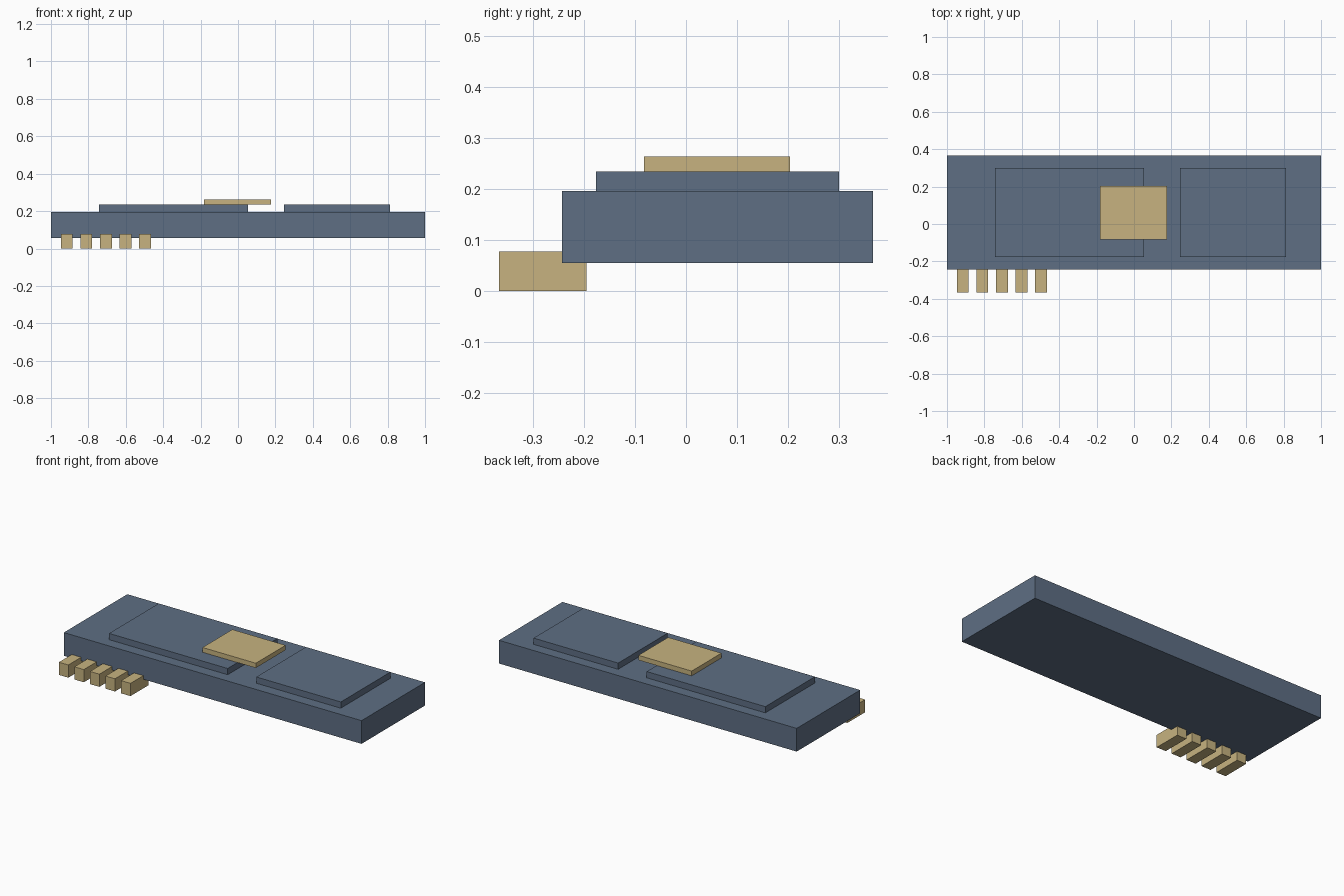
import bpy
import bmesh
from mathutils import Vector

cube = bpy.data.objects.get("Cube")
if cube:
    bpy.data.objects.remove(cube, do_unlink=True)


def make_material(name, rgb):
    mat = bpy.data.materials.new(name)
    mat.use_nodes = True
    color = (*rgb, 1.0)
    mat.diffuse_color = color
    mat.node_tree.nodes["Principled BSDF"].inputs["Base Color"].default_value = color
    return mat


def make_box(name, low, high, mat):
    """Flat-shaded box between two opposite corners."""
    low, high = Vector(low), Vector(high)
    bm = bmesh.new()
    bmesh.ops.create_cube(bm, size=1)
    bmesh.ops.scale(bm, vec=high - low, verts=bm.verts)
    mesh = bpy.data.meshes.new(name)
    bm.to_mesh(mesh)
    bm.free()
    mesh.materials.append(mat)
    obj = bpy.data.objects.new(name, mesh)
    obj.location = (low + high) / 2
    bpy.context.collection.objects.link(obj)
    return obj


slate = make_material("slate_blue", (0.112, 0.158, 0.23))
sand = make_material("sand", (0.57, 0.45, 0.215))

# Stacked heights: slab, raised panels, top plate
base, deck, panel_top, plate_top = 0.055, 0.196, 0.234, 0.263

make_box("main_slab", (-1, -0.243, base), (1, 0.366, deck), slate)

# Raised panels on the deck
for name, x0, x1 in (("long_panel", -0.743, 0.054), ("short_panel", 0.246, 0.814)):
    make_box(name, (x0, -0.176, deck), (x1, 0.3, panel_top), slate)

# Plate overhanging the gap between the panels
make_box("top_plate", (-0.181, -0.082, panel_top), (0.177, 0.204, plate_top), sand)

# Row of steps along the front edge
for i in range(5):
    x = -0.947 + i * 0.1045
    make_box(f"front_step_{i + 1}", (x, -0.366, 0), (x + 0.063, -0.195, 0.077), sand)
